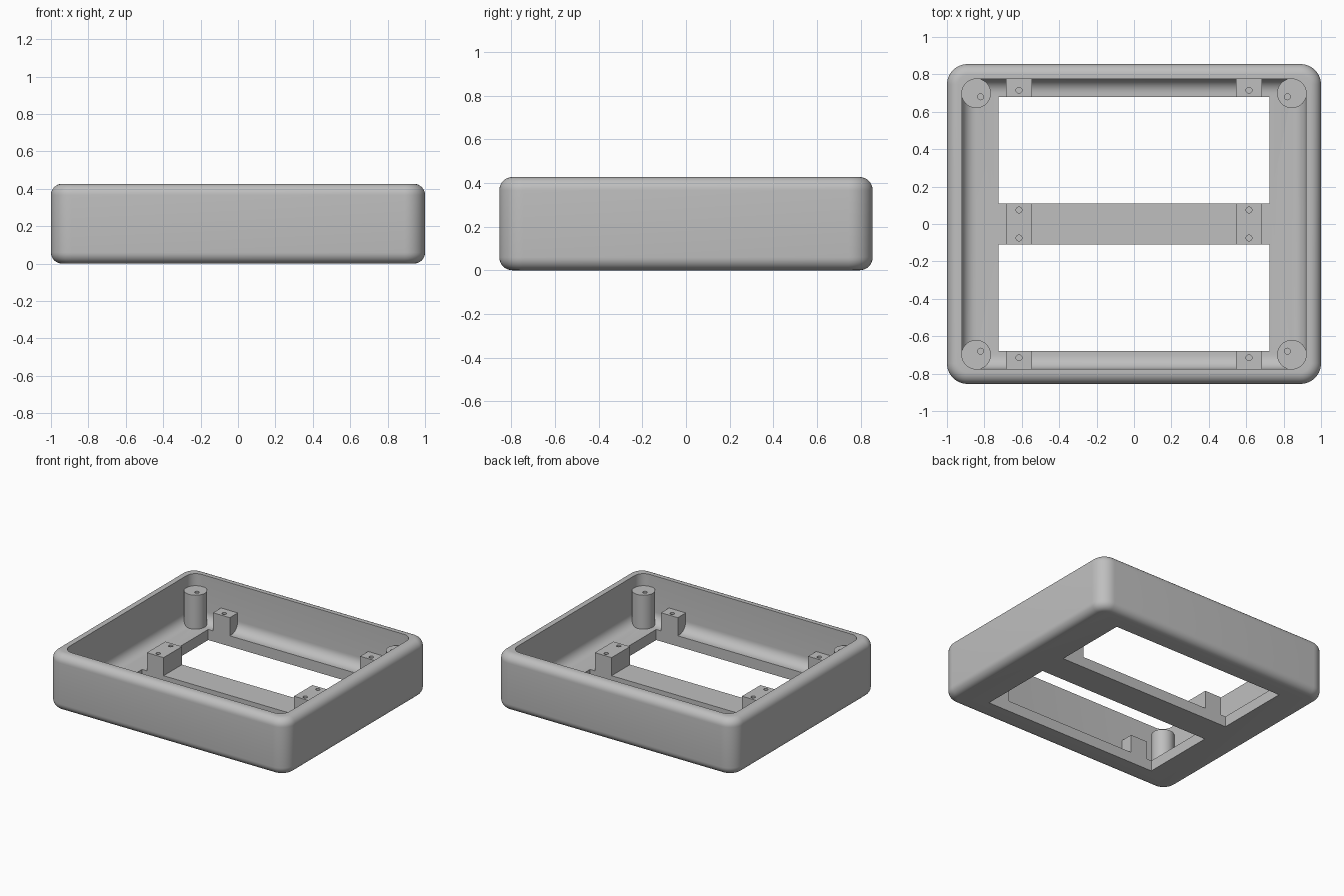
import bpy, bmesh, math

cube = bpy.data.objects.get("Cube")
if cube:
    bpy.data.objects.remove(cube, do_unlink=True)

HX, HY, H = 1.0, 0.855, 0.427      # outer half sizes and height
WALL, FLOOR = 0.08, 0.08
R_OUT, R_IN = 0.11, 0.075          # vertical corner radii
EDGE, COVE = 0.06, 0.075           # outer edge fillet, inner floor fillet

grey = bpy.data.materials.new("plain grey")
grey.use_nodes = True
grey.diffuse_color = (0.52, 0.52, 0.52, 1)
grey.node_tree.nodes["Principled BSDF"].inputs["Base Color"].default_value = (0.52, 0.52, 0.52, 1)


def finish(name, bm, cutter=False):
    bmesh.ops.recalc_face_normals(bm, faces=bm.faces)
    mesh = bpy.data.meshes.new(name)
    bm.to_mesh(mesh)
    bm.free()
    mesh.materials.append(grey)
    obj = bpy.data.objects.new(name, mesh)
    bpy.context.collection.objects.link(obj)
    obj.hide_render = cutter
    return obj


def add_box(bm, x0, x1, y0, y1, z0, z1):
    verts = bmesh.ops.create_cube(bm, size=1)["verts"]
    bmesh.ops.scale(bm, vec=(x1 - x0, y1 - y0, z1 - z0), verts=verts)
    bmesh.ops.translate(bm, vec=((x0 + x1) / 2, (y0 + y1) / 2, (z0 + z1) / 2), verts=verts)


def add_cylinder(bm, x, y, r, z0, z1, sides=40):
    verts = bmesh.ops.create_cone(bm, cap_ends=True, segments=sides, radius1=r,
                                  radius2=r, depth=z1 - z0)["verts"]
    bmesh.ops.translate(bm, vec=(x, y, (z0 + z1) / 2), verts=verts)


def ring(bm, hx, hy, r, z, steps=10):
    """Rounded rectangle of vertices."""
    verts = []
    for q, (sx, sy) in enumerate([(1, 1), (-1, 1), (-1, -1), (1, -1)]):
        for i in range(steps + 1):
            a = (q + i / steps) * math.pi / 2
            verts.append(bm.verts.new((sx * (hx - r) + r * math.cos(a),
                                       sy * (hy - r) + r * math.sin(a), z)))
    return verts


def cut(obj, cutter):
    """Subtract the cutter, apply, and remove the helper."""
    mod = obj.modifiers.new("cut", "BOOLEAN")
    mod.operation, mod.solver, mod.object = "DIFFERENCE", "EXACT", cutter
    bpy.context.view_layer.objects.active = obj
    bpy.ops.object.modifier_apply(modifier=mod.name)
    bpy.data.objects.remove(cutter, do_unlink=True)


def smooth(obj):
    bpy.ops.object.select_all(action="DESELECT")
    obj.select_set(True)
    bpy.context.view_layer.objects.active = obj
    bpy.ops.object.shade_smooth_by_angle(angle=math.radians(32))


# Tray: rings from the outer bottom, over the rim, down to the inner floor
N = 8
arc = [i / N * math.pi / 2 for i in range(N + 1)]
outer = [(EDGE * (1 - math.sin(a)), EDGE * (1 - math.cos(a))) for a in arc]
outer += [(EDGE * (1 - math.cos(a)), H - EDGE * (1 - math.sin(a))) for a in arc]
inner = [(0, H)] + [(COVE * (1 - math.cos(a)), FLOOR + COVE * (1 - math.sin(a))) for a in arc]
bm = bmesh.new()
rings = [ring(bm, HX - d, HY - d, R_OUT - d, z) for d, z in outer]
rings += [ring(bm, HX - WALL - d, HY - WALL - d, max(R_IN - d, 0.004), z) for d, z in inner]
for a, b in zip(rings, rings[1:]):
    for i in range(len(a)):
        j = (i + 1) % len(a)
        bm.faces.new((a[i], a[j], b[j], b[i]))
bm.faces.new(rings[0])
bm.faces.new(rings[-1])
tray = finish("tray", bm)

# Two floor windows leaving a middle bar
bm = bmesh.new()
for y0, y1 in ((0.11, 0.68), (-0.68, -0.11)):
    add_box(bm, -0.725, 0.725, y0, y1, -0.1, 0.15)
cut(tray, finish("window_cutter", bm, True))
smooth(tray)

# Corner posts with screw holes
for sx, side in ((1, "left"), (-1, "right")):
    for sy, end in ((-1, "front"), (1, "back")):
        bm = bmesh.new()
        add_cylinder(bm, sx * 0.844, sy * 0.699, 0.079, 0.05, 0.336)
        post = finish(f"{end}_{side}_post", bm)
        bm = bmesh.new()
        add_cylinder(bm, sx * 0.82, sy * 0.68, 0.016, 0.2, 0.4, 20)
        cut(post, finish("hole_cutter", bm, True))
        smooth(post)

# Square standoffs against the walls and on the middle bar
for sx, side in ((1, "left"), (-1, "right")):
    for place, y0, y1, holes in (("front", -0.79, -0.68, (-0.715,)),
                                 ("middle", -0.11, 0.11, (-0.075, 0.075)),
                                 ("back", 0.68, 0.79, (0.715,))):
        bm = bmesh.new()
        xs = sorted((sx * 0.545, sx * 0.685))
        add_box(bm, *xs, y0, y1, 0.06, 0.217)
        block = finish(f"{place}_{side}_standoff", bm)
        bm = bmesh.new()
        for y in holes:
            add_cylinder(bm, sx * 0.615, y, 0.016, 0.1, 0.3, 20)
        cut(block, finish("hole_cutter", bm, True))
        smooth(block)
